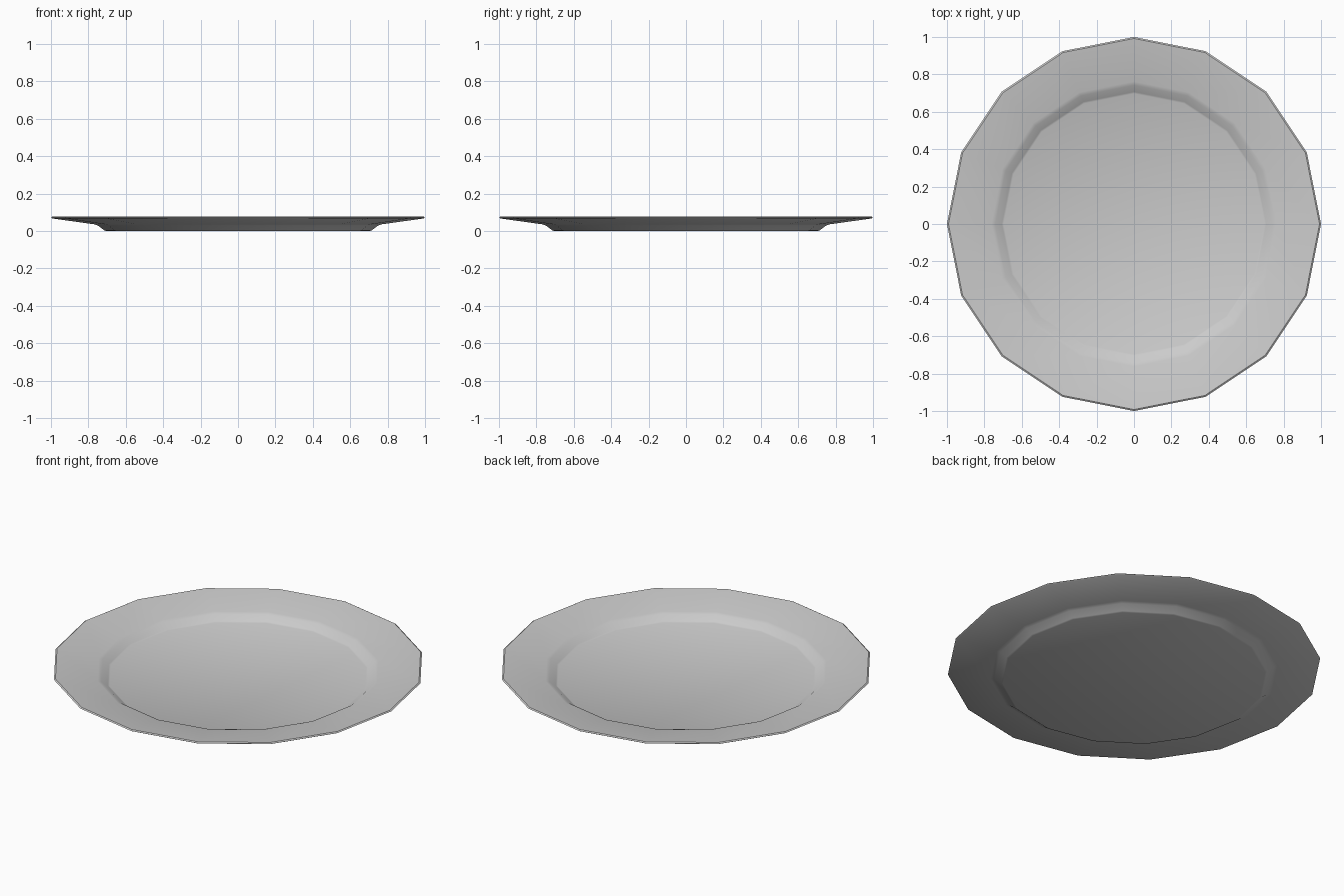
import bpy, bmesh, math

if "Cube" in bpy.data.objects:
    bpy.data.objects.remove(bpy.data.objects["Cube"])

SIDES = 16

# Half cross-section (radius, height): underside out to the rim, then back over the top
profile = [
    (0.705, 0.000), (0.715, 0.004), (0.750, 0.030), (0.770, 0.036),
    (0.992, 0.067), (1.000, 0.072), (0.992, 0.077),
    (0.762, 0.045), (0.742, 0.039), (0.707, 0.013), (0.697, 0.009),
]

# Plate: profile spun into 16 sides, with the well closed above and below
bm = bmesh.new()
rings = []
for r, z in profile:
    rings.append([bm.verts.new((r * math.cos(2 * math.pi * i / SIDES),
                                r * math.sin(2 * math.pi * i / SIDES), z))
                  for i in range(SIDES)])
for a, b in zip(rings, rings[1:]):
    for i in range(SIDES):
        j = (i + 1) % SIDES
        bm.faces.new((a[i], a[j], b[j], b[i]))
bm.faces.new(rings[0])
bm.faces.new(rings[-1])
bmesh.ops.recalc_face_normals(bm, faces=bm.faces)

mesh = bpy.data.meshes.new("plate")
bm.to_mesh(mesh)
bm.free()
plate = bpy.data.objects.new("plate", mesh)
bpy.context.collection.objects.link(plate)

# Smooth shading with a crisp rim
bpy.context.view_layer.objects.active = plate
plate.select_set(True)
bpy.ops.object.shade_smooth_by_angle(angle=math.radians(35))
